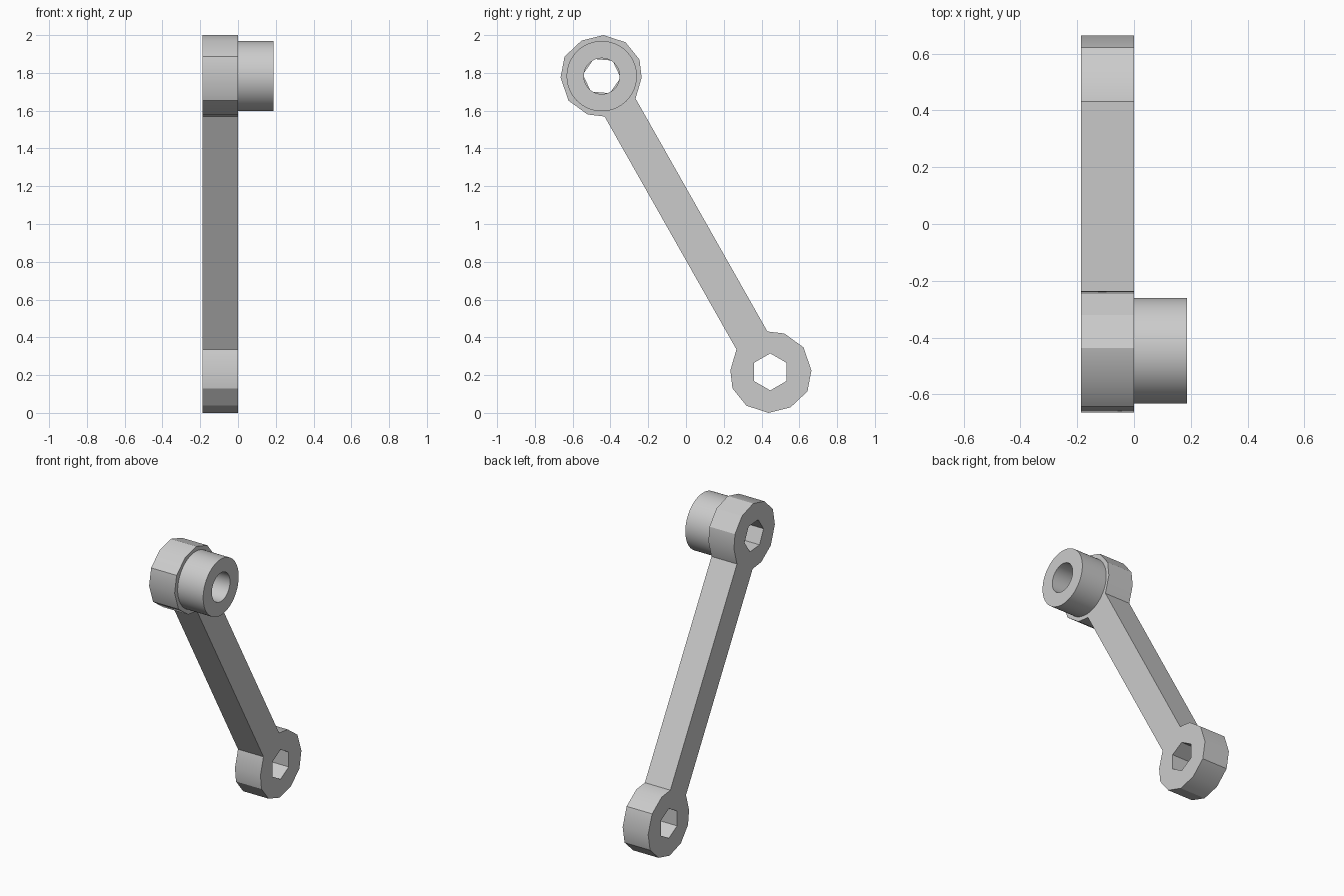
import bpy, bmesh
from math import sin, cos, radians
from mathutils import Matrix

cube = bpy.data.objects.get("Cube")
if cube:
    bpy.data.objects.remove(cube, do_unlink=True)

grey = bpy.data.materials.new("plain grey")
grey.use_nodes = True
COLOUR = (0.6, 0.6, 0.6, 1)
grey.diffuse_color = COLOUR
grey.node_tree.nodes["Principled BSDF"].inputs["Base Color"].default_value = COLOUR

THICK = 0.187
EYE_Y, EYE_Z = -0.446, 1.783     # centre of the upper eye


def circle(y, z, radius, sides, start=0):
    angles = [radians(start + 360 * i / sides) for i in range(sides)]
    return [(y + radius * cos(a), z + radius * sin(a)) for a in angles]


def plate(name, loops, x0, x1):
    """Extrude closed y-z outlines (outer first, then holes) from x0 to x1."""
    curve = bpy.data.curves.new(name + " profile", 'CURVE')
    curve.dimensions = '2D'
    curve.fill_mode = 'BOTH'
    curve.extrude = (x1 - x0) / 2
    for loop in loops:
        spline = curve.splines.new('POLY')
        spline.points.add(len(loop) - 1)
        for point, (y, z) in zip(spline.points, loop):
            point.co = (y, z, 0, 1)
        spline.use_cyclic_u = True
    source = bpy.data.objects.new(name + " profile", curve)
    bpy.context.collection.objects.link(source)
    graph = bpy.context.evaluated_depsgraph_get()
    mesh = bpy.data.meshes.new_from_object(source.evaluated_get(graph))
    bpy.data.objects.remove(source, do_unlink=True)

    # Stand the profile up in the y-z plane and weld its caps to its walls
    turn = Matrix(((0, 0, 1, (x0 + x1) / 2), (1, 0, 0, 0), (0, 1, 0, 0), (0, 0, 0, 1)))
    bm = bmesh.new()
    bm.from_mesh(mesh)
    bm.transform(turn)
    bmesh.ops.remove_doubles(bm, verts=bm.verts, dist=1e-4)
    bmesh.ops.recalc_face_normals(bm, faces=bm.faces)
    bm.to_mesh(mesh)
    bm.free()
    mesh.materials.clear()
    mesh.materials.append(grey)
    obj = bpy.data.objects.new(name, mesh)
    bpy.context.collection.objects.link(obj)
    bpy.ops.object.select_all(action='DESELECT')
    obj.select_set(True)
    bpy.context.view_layer.objects.active = obj
    bpy.ops.object.shade_smooth_by_angle(angle=radians(30))
    return obj


# Link arm: upper eye outline, repeated half a turn round for the lower eye
eye = [(-0.267, 1.664), (-0.235, 1.775), (-0.246, 1.87), (-0.32, 1.962),
       (-0.437, 2.0), (-0.553, 1.971), (-0.643, 1.886), (-0.664, 1.775),
       (-0.622, 1.653), (-0.521, 1.58), (-0.431, 1.569)]
outline = eye + [(-y, 2 - z) for y, z in eye]
upper_hole = circle(EYE_Y, EYE_Z, 0.1, 6, -5)
lower_hole = circle(-EYE_Y, 2 - EYE_Z, 0.098, 6, 30)
plate("link_arm", [outline, upper_hole, lower_hole], -THICK, 0)

# Round sleeve on the upper eye
plate("sleeve", [circle(EYE_Y, EYE_Z, 0.186, 64), circle(EYE_Y, EYE_Z, 0.095, 48)],
      0, THICK)
